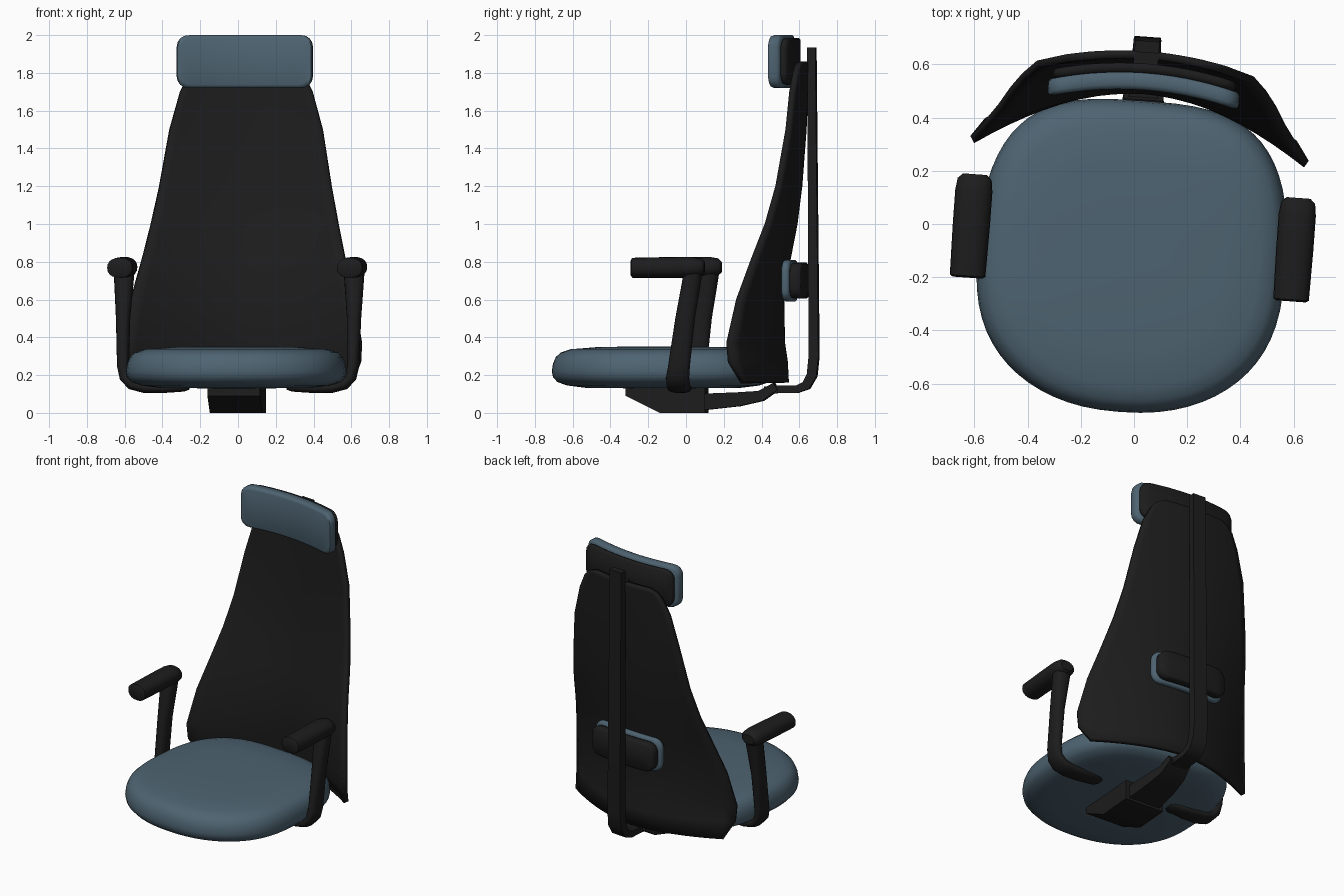
import bpy, bmesh, math
from mathutils import Vector

if "Cube" in bpy.data.objects:
    bpy.data.objects.remove(bpy.data.objects["Cube"])

TURN = math.radians(-4.2)   # the whole chair is swivelled slightly


def material(name, rgb):
    m = bpy.data.materials.new(name)
    m.diffuse_color = (*rgb, 1)
    m.use_nodes = True
    m.node_tree.nodes["Principled BSDF"].inputs["Base Color"].default_value = m.diffuse_color
    return m


BLUE = material("blue_fabric", (0.075, 0.125, 0.165))
BLACK = material("black_plastic", (0.012, 0.012, 0.012))


def finish(name, bm, mat, angle=40):
    bmesh.ops.recalc_face_normals(bm, faces=bm.faces)
    me = bpy.data.meshes.new(name)
    bm.to_mesh(me)
    bm.free()
    me.materials.append(mat)
    ob = bpy.data.objects.new(name, me)
    bpy.context.collection.objects.link(ob)
    ob.rotation_euler.z = TURN
    bpy.ops.object.select_all(action='DESELECT')
    ob.select_set(True)
    bpy.context.view_layer.objects.active = ob
    bpy.ops.object.shade_smooth_by_angle(angle=math.radians(angle))
    return ob


def loft(name, rings, mat, angle=40):
    """Skin closed rings of points and cap both ends."""
    bm = bmesh.new()
    vs = [[bm.verts.new(p) for p in r] for r in rings]
    n = len(vs[0])
    for a, b in zip(vs, vs[1:]):
        for i in range(n):
            j = (i + 1) % n
            bm.faces.new((a[i], a[j], b[j], b[i]))
    bm.faces.new(vs[0])
    bm.faces.new(vs[-1])
    return finish(name, bm, mat, angle)


def spow(v, e):
    return math.copysign(abs(v) ** e, v)


def section(n, power):
    """Unit superellipse, or a square when n is 4."""
    if n == 4:
        return [(1, 1), (-1, 1), (-1, -1), (1, -1)]
    t = [2 * math.pi * i / n for i in range(n)]
    return [(spow(math.cos(a), 2 / power), spow(math.sin(a), 2 / power)) for a in t]


def sweep(name, path, side, mat, n=16, power=2.4):
    """Path rows: x, y, z, half size along side axis, half size across it."""
    pts = [Vector(p[:3]) for p in path]
    side = Vector(side)
    rings = []
    for i, p in enumerate(pts):
        d1 = (p - pts[i - 1]).normalized() if i else Vector()
        d2 = (pts[i + 1] - p).normalized() if i + 1 < len(pts) else Vector()
        nrm = (d1 + d2).normalized().cross(side).normalized()
        a, b = path[i][3:]
        rings.append([p + side * (u * a) + nrm * (v * b) for u, v in section(n, power)])
    return loft(name, rings, mat)


def curved_pad(name, hw, z0, z1, y, depth, sag, mat):
    """Rounded rectangle cushion whose ends bend forward."""
    zc, hh, r = (z0 + z1) / 2, (z1 - z0) / 2, 0.06
    cols = 20
    bm = bmesh.new()
    e = 0.018
    loops = []
    for inset, yy in ((e, 0), (e * 0.3, e * 0.3), (0, e), (0, depth - e * 0.5),
                      (e * 0.5, depth)):
        top = []
        for i in range(cols + 1):
            u = -math.cos(math.pi * i / cols)
            x = u * (hw - inset)
            over = max(0, abs(u) * hw - (hw - r))
            z = hh - inset - (r - math.sqrt(max(0, r * r - over * over)))
            top.append((x, z))
        row = [[bm.verts.new((x, y + yy - sag * (x / hw) ** 2, zc + s * z)) for x, z in top]
               for s in (1, -1)]
        loops.append(row)
    for a, b in zip(loops, loops[1:]):
        for s in (0, 1):
            for i in range(cols):
                bm.faces.new((a[s][i], a[s][i + 1], b[s][i + 1], b[s][i]))
        for i in (0, cols):
            bm.faces.new((a[0][i], a[1][i], b[1][i], b[0][i]))
    for lp in (loops[0], loops[-1]):
        for i in range(cols):
            bm.faces.new((lp[0][i], lp[0][i + 1], lp[1][i + 1], lp[1][i]))
    return finish(name, bm, mat, 50)


# Seat cushion: squarer at the back, rounder at the front
def seat_ring(scale, z):
    ring = []
    for i in range(64):
        a = 2 * math.pi * i / 64
        n = 2.65 + 0.35 * math.sin(a)
        x = 0.58 * spow(math.cos(a), 2 / n)
        y = 0.587 * spow(math.sin(a), 2 / n)
        ring.append((x * scale, -0.122 + y * scale, z))
    return ring


loft("seat", [seat_ring(s, z) for s, z in (
    (0.3, 0.13), (0.7, 0.133), (0.86, 0.145), (0.95, 0.163), (0.99, 0.19), (1, 0.22),
    (0.99, 0.26), (0.965, 0.295), (0.92, 0.32), (0.83, 0.337), (0.6, 0.348), (0.25, 0.352))],
    BLUE, 60)

# Backrest shell: height, half width, centre depth, wing edge depth
levels = [(0.16, 0.58, 0.53, 0.345), (0.27, 0.625, 0.525, 0.28), (0.37, 0.63, 0.51, 0.272),
          (0.6, 0.59, 0.505, 0.322), (0.82, 0.535, 0.54, 0.4), (1.0, 0.495, 0.575, 0.468),
          (1.2, 0.455, 0.6, 0.522), (1.5, 0.405, 0.622, 0.572), (1.7, 0.35, 0.632, 0.588),
          (1.8, 0.3, 0.636, 0.603), (1.835, 0.265, 0.637, 0.61), (1.855, 0.21, 0.637, 0.62)]
bm = bmesh.new()
grid = []
for z, w, yc, yw in levels:
    us = [i / 10 for i in range(-10, 11)]
    grid.append([bm.verts.new((u * w, yc - (yc - yw) * abs(u) ** 1.8, z)) for u in us])
for a, b in zip(grid, grid[1:]):
    for i in range(20):
        bm.faces.new((a[i], a[i + 1], b[i + 1], b[i]))
shell = finish("backrest_shell", bm, BLACK)
solid = shell.modifiers.new("thickness", 'SOLIDIFY')
solid.thickness = 0.03
solid.offset = 0

# Headrest and lumbar pads with their backing plates
curved_pad("headrest_cushion", 0.36, 1.72, 2.0, 0.505, 0.065, 0.05, BLUE)
curved_pad("headrest_back", 0.345, 1.735, 1.985, 0.565, 0.04, 0.045, BLACK)
curved_pad("lumbar_cushion", 0.26, 0.59, 0.81, 0.54, 0.045, 0.02, BLUE)
curved_pad("lumbar_back", 0.245, 0.605, 0.795, 0.58, 0.065, 0.02, BLACK)

# Rear post, its lower support arm and the top bracket
X = (1, 0, 0)
sweep("rear_post", [(0, 0.42, 0.12, 0.055, 0.02), (0, 0.5, 0.125, 0.055, 0.02),
                    (0, 0.59, 0.125, 0.055, 0.02), (0, 0.64, 0.145, 0.053, 0.024),
                    (0, 0.67, 0.2, 0.052, 0.026), (0, 0.68, 0.3, 0.05, 0.026),
                    (0, 0.675, 1.0, 0.048, 0.024), (0, 0.668, 1.935, 0.046, 0.022)],
      X, BLACK, 4)
sweep("support_arm", [(0, 0.05, 0.055, 0.12, 0.045), (0, 0.28, 0.072, 0.1, 0.037),
                      (0, 0.4, 0.09, 0.085, 0.028), (0, 0.48, 0.14, 0.075, 0.022)],
      X, BLACK, 4)
sweep("top_bracket", [(0, 0.595, 1.82, 0.046, 0.04), (0, 0.67, 1.82, 0.046, 0.04)],
      X, BLACK, 4)

# Tilt mechanism under the seat
profile = [(-0.31, 0.15), (-0.31, 0.09), (-0.13, 0), (0.11, 0), (0.11, 0.15)]
loft("tilt_mechanism", [[(x, y, z) for y, z in profile] for x in (-0.14, 0.14)], BLACK)

# Armrests: curved bracket and rounded pad on each side
for s, label in ((-1, "left"), (1, "right")):
    arm = [(0.26, 0, 0.135, 0.03, 0.012), (0.285, 0, 0.135, 0.05, 0.022),
           (0.4, 0, 0.13, 0.06, 0.025), (0.5, 0, 0.132, 0.063, 0.026),
           (0.565, 0, 0.15, 0.063, 0.028), (0.6, 0, 0.19, 0.061, 0.03),
           (0.611, 0.008, 0.25, 0.058, 0.032), (0.613, 0.04, 0.5, 0.052, 0.038),
           (0.611, 0.075, 0.7, 0.05, 0.052), (0.61, 0.09, 0.79, 0.048, 0.058)]
    sweep(label + "_arm_bracket", [(s * p[0], *p[1:]) for p in arm], (0, 1, 0), BLACK)
    pad = [(-0.247, 0.768, 0.055, 0.042), (-0.24, 0.768, 0.067, 0.053),
           (-0.05, 0.77, 0.07, 0.055), (0.08, 0.772, 0.07, 0.054),
           (0.125, 0.772, 0.064, 0.046), (0.143, 0.772, 0.045, 0.03)]
    sweep(label + "_arm_pad", [(s * 0.61, *p) for p in pad], X, BLACK, 20, 2.3)
